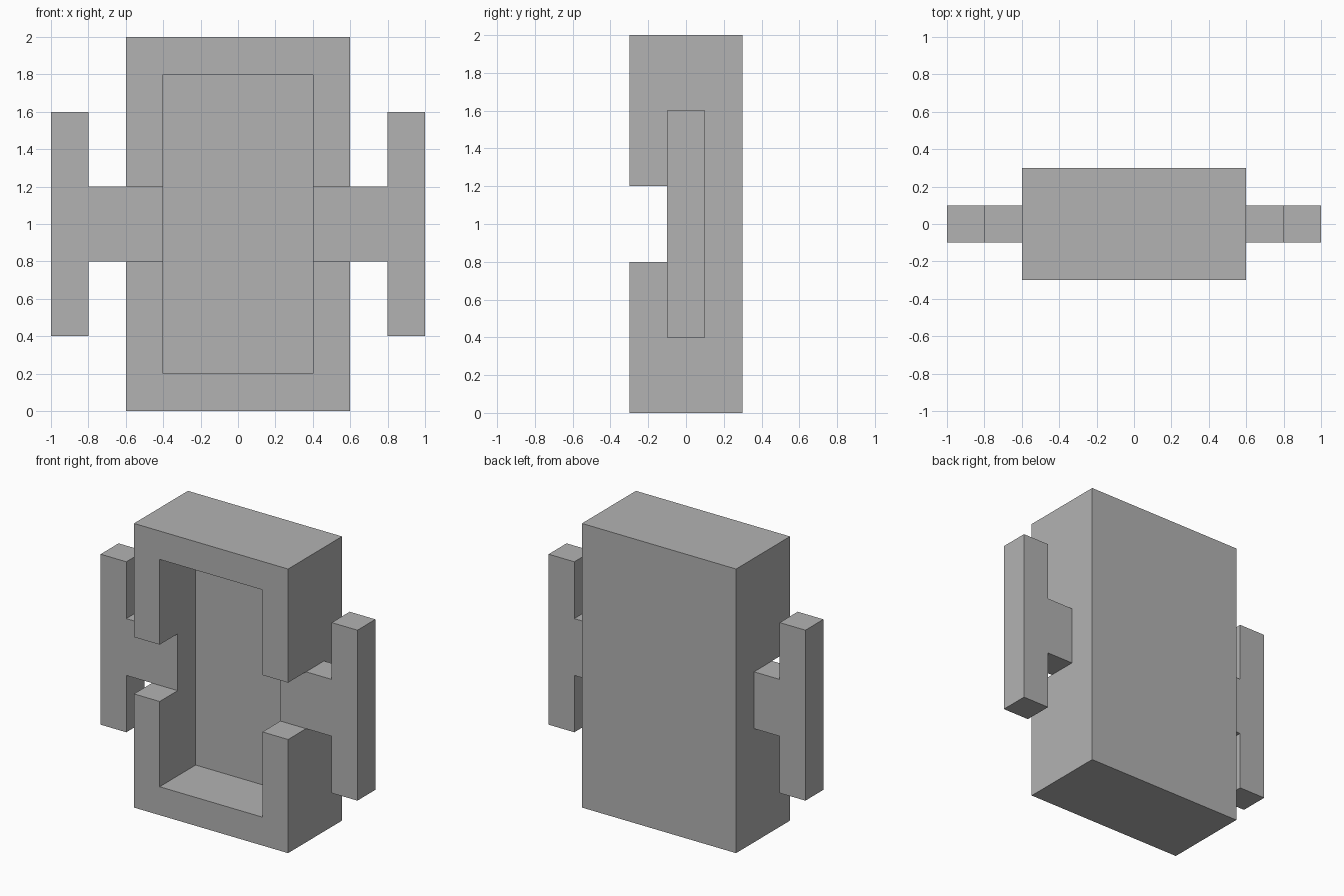
import bpy
import bmesh
from mathutils import Matrix, Vector

cube = bpy.data.objects.get("Cube")
if cube:
    bpy.data.objects.remove(cube, do_unlink=True)

grey = bpy.data.materials.new("plain_grey")
grey.use_nodes = True
colour = (0.45, 0.45, 0.45, 1)
grey.diffuse_color = colour
grey.node_tree.nodes["Principled BSDF"].inputs["Base Color"].default_value = colour


def prism(name, outline, y0, y1):
    """Extrude an (x, z) outline from y0 back to y1."""
    bm = bmesh.new()
    face = bm.faces.new([bm.verts.new((x, y0, z)) for x, z in outline])
    new = bmesh.ops.extrude_face_region(bm, geom=[face])["geom"]
    verts = [v for v in new if isinstance(v, bmesh.types.BMVert)]
    bmesh.ops.translate(bm, vec=(0, y1 - y0, 0), verts=verts)
    bmesh.ops.recalc_face_normals(bm, faces=bm.faces)
    mesh = bpy.data.meshes.new(name)
    bm.to_mesh(mesh)
    bm.free()
    mesh.materials.append(grey)
    obj = bpy.data.objects.new(name, mesh)
    bpy.context.collection.objects.link(obj)
    return obj


def rect(x0, x1, z0, z1):
    return [(x0, z0), (x1, z0), (x1, z1), (x0, z1)]


# Solid back half of the case
prism("back_panel", rect(-0.6, 0.6, 0, 2), 0.1, 0.3)

# Open rim: top and bottom brackets, split by the side notches
bracket = [(-0.6, 0), (0.6, 0), (0.6, 0.8), (0.4, 0.8),
           (0.4, 0.2), (-0.4, 0.2), (-0.4, 0.8), (-0.6, 0.8)]
prism("lower_rim", bracket, -0.3, 0.1)
prism("upper_rim", [(x, 2 - z) for x, z in bracket], -0.3, 0.1)

# T-shaped side handles, whose stems fill the wall behind each notch
handle = [(0.4, 0.8), (0.8, 0.8), (0.8, 0.4), (1, 0.4),
          (1, 1.6), (0.8, 1.6), (0.8, 1.2), (0.4, 1.2)]
for side, name in ((1, "left_handle"), (-1, "right_handle")):
    prism(name, [(side * x, z) for x, z in handle], -0.1, 0.1)
